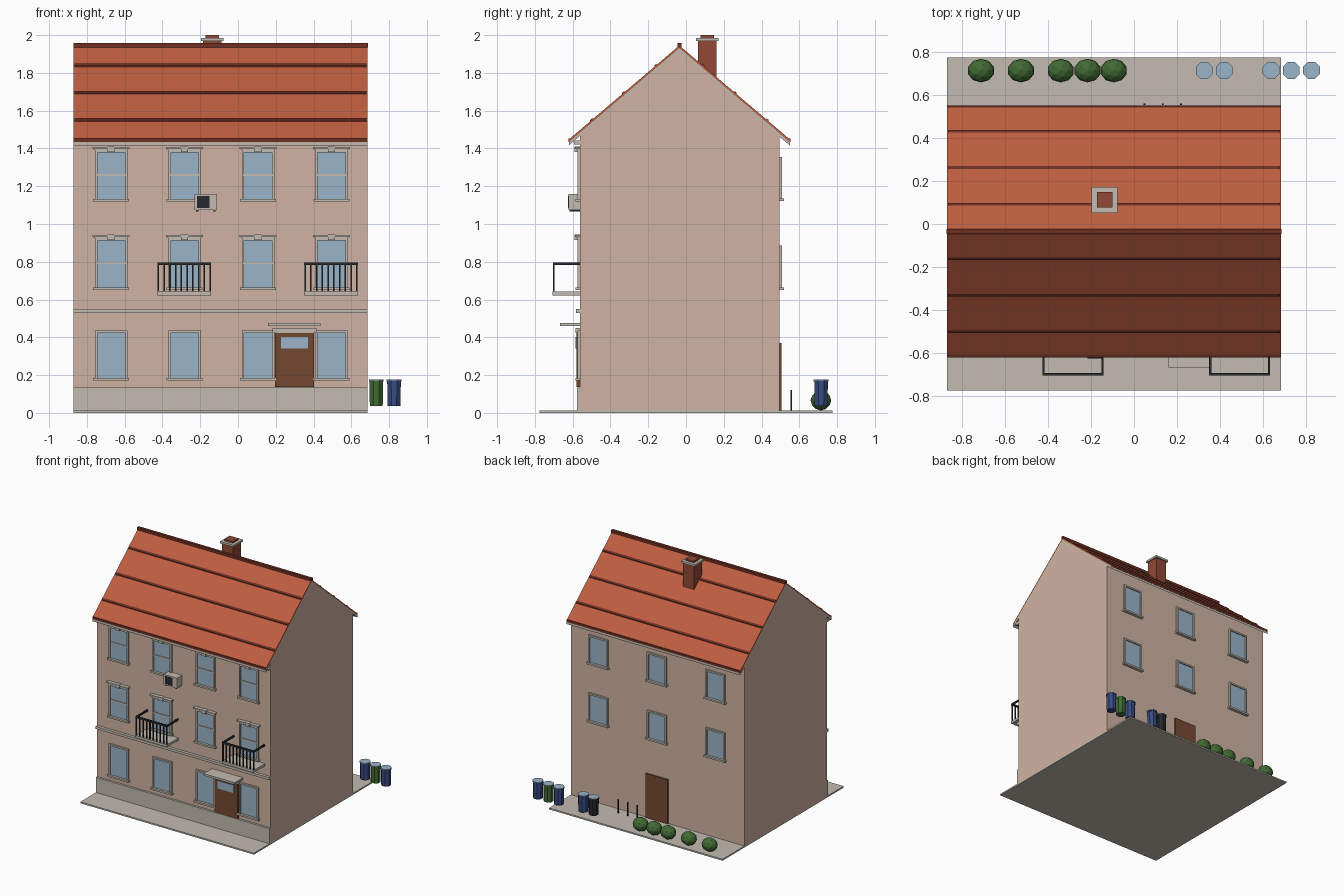
import bpy, bmesh, math
from mathutils import Matrix

if "Cube" in bpy.data.objects:
    bpy.data.objects.remove(bpy.data.objects["Cube"])


def mat(name, r, g, b):
    m = bpy.data.materials.new(name)
    lin = [((c / 255 + 0.055) / 1.055) ** 2.4 for c in (r, g, b)]
    m.diffuse_color = (*lin, 1)
    m.use_nodes = True
    m.node_tree.nodes["Principled BSDF"].inputs["Base Color"].default_value = m.diffuse_color
    return m


WALL = mat("wall_plaster", 208, 179, 163)
STONE = mat("pale_stone", 194, 187, 177)
ROOF = mat("roof_tile", 190, 94, 64)
DARK = mat("dark_tile", 112, 48, 36)
BRICK = mat("chimney_brick", 146, 72, 54)
GLASS = mat("window_glass", 154, 179, 200)
WOOD = mat("door_wood", 116, 73, 50)
IRON = mat("black_iron", 38, 40, 44)
GREEN = mat("leaf_green", 66, 106, 52)
BLUE = mat("bin_blue", 56, 76, 130)

X0, X1 = -0.87, 0.685          # house ends
YF, YB, YR = -0.56, 0.495, -0.035   # front wall, back wall, ridge
SLOPE = 0.85


def finish(name, bm, m):
    bmesh.ops.recalc_face_normals(bm, faces=bm.faces)
    me = bpy.data.meshes.new(name)
    bm.to_mesh(me)
    bm.free()
    me.materials.append(m)
    ob = bpy.data.objects.new(name, me)
    bpy.context.collection.objects.link(ob)
    return ob


def boxes(name, m, *spans):
    """One object made of boxes given as (x0, x1, y0, y1, z0, z1)."""
    bm = bmesh.new()
    for x0, x1, y0, y1, z0, z1 in spans:
        mx = Matrix.Translation(((x0 + x1) / 2, (y0 + y1) / 2, (z0 + z1) / 2))
        mx = mx @ Matrix.Diagonal((x1 - x0, abs(y1 - y0), z1 - z0, 1))
        bmesh.ops.create_cube(bm, size=1, matrix=mx)
    return finish(name, bm, m)


def prism(name, m, profile, x0=X0, x1=X1):
    """Extrude a (y, z) outline along x."""
    bm = bmesh.new()
    f = bm.faces.new([bm.verts.new((x0, y, z)) for y, z in profile])
    r = bmesh.ops.extrude_face_region(bm, geom=[f])
    vs = [v for v in r["geom"] if isinstance(v, bmesh.types.BMVert)]
    bmesh.ops.translate(bm, verts=vs, vec=(x1 - x0, 0, 0))
    return finish(name, bm, m)


def cylinder(name, m, x, y, z0, z1, r0, r1, n=8):
    bm = bmesh.new()
    mx = Matrix.Translation((x, y, (z0 + z1) / 2)) @ Matrix.Rotation(math.pi / n, 4, 'Z')
    bmesh.ops.create_cone(bm, cap_ends=True, segments=n, radius1=r0, radius2=r1,
                          depth=z1 - z0, matrix=mx)
    return finish(name, bm, m)


def roof_z(y, drop=0.0):
    return 1.945 - drop - SLOPE * abs(y - YR)


# Ground slab, house body and front mouldings
boxes("pavement", STONE, (X0, X1, -0.775, 0.775, 0, 0.012))
prism("house_body", WALL, [(YF, 0.012), (YB, 0.012), (YB, roof_z(YB, 0.03)),
                           (YR, roof_z(YR, 0.03)), (YF, roof_z(YF, 0.03))])
boxes("plinth", STONE, (X0, X1, -0.577, YF, 0.012, 0.135))
boxes("floor_band", STONE, (X0, X1, -0.583, YF, 0.53, 0.55))
boxes("cornice", STONE, (X0, X1, -0.592, YF, 1.42, 1.442))

# Roof: tile layer over a pale soffit layer, with battens and a ridge cap
for name, m, top, bottom in (("roof_tiles", ROOF, 0.0, 0.014), ("roof_soffit", STONE, 0.014, 0.032)):
    ya, yb = YR - 0.585, YR + 0.585
    prism(name, m, [(ya, roof_z(ya, top)), (YR, roof_z(YR, top)), (yb, roof_z(yb, top)),
                    (yb, roof_z(yb, bottom)), (YR, roof_z(YR, bottom)), (ya, roof_z(ya, bottom))])
for side in (-1, 1):
    for d in (0.127, 0.297, 0.467):
        pts = [(YR + side * (d + o), roof_z(YR + d + o, -h))
               for o, h in ((-0.006, -0.004), (-0.006, 0.007), (0.006, 0.007), (0.006, -0.004))]
        prism("roof_batten", DARK, pts, X0 + 0.005, X1 - 0.005)
    ye = YR + side * 0.582
    boxes("eave_strip", DARK, (X0, X1, ye - 0.005, ye + 0.005, 1.434, 1.452))
boxes("ridge_cap", DARK, (X0 - 0.002, X1 + 0.002, YR - 0.011, YR + 0.011, 1.935, 1.957))

# Chimney
CX, CY = -0.137, 0.112
for name, m, h, z0, z1 in (("chimney_shaft", BRICK, 0.049, 1.75, 1.97),
                           ("chimney_cap", STONE, 0.06, 1.97, 1.986),
                           ("chimney_pot", BRICK, 0.036, 1.986, 2.0)):
    boxes(name, m, (CX - h, CX + h, CY - h, CY + h, z0, z1))


def window(x, z0, z1, y, out, rail=False, head=False):
    """Sash window on the wall plane y, facing out (-1 front, 1 back)."""
    w, t = 0.086, 0.013
    d = lambda k: tuple(sorted((y, y + out * k)))
    boxes("window_glass", GLASS, (x - w + t, x + w - t, *d(0.005), z0, z1))
    bars = [(x - w, x - w + t, *d(0.014), z0, z1 + t), (x + w - t, x + w, *d(0.014), z0, z1 + t),
            (x - w + t, x + w - t, *d(0.014), z1, z1 + t),
            (x - w - 0.009, x + w + 0.009, *d(0.024), z0 - 0.014, z0)]
    if rail:
        zm = (z0 + z1) / 2 + 0.005
        bars.append((x - w + t, x + w - t, *d(0.011), zm - 0.005, zm + 0.005))
    if head:
        bars += [(x - w - 0.004, x + w + 0.004, *d(0.02), z1 + t, z1 + 0.02),
                 (x - w - 0.012, x + w + 0.012, *d(0.028), z1 + 0.02, z1 + 0.029),
                 (x - 0.018, x + 0.018, *d(0.031), z1 + 0.004, z1 + 0.032)]
    boxes("window_frame", STONE, *bars)


# Front and back windows
for x in (-0.672, -0.283, 0.106, 0.495):
    window(x, 0.185, 0.422, YF, -1)
    window(x, 0.665, 0.912, YF, -1, True, True)
    window(x, 1.132, 1.378, YF, -1, True, True)
for x in (0.435, -0.09, -0.615):
    for z in (0.665, 1.135):
        window(x, z, z + 0.208, YB, 1)

# Front door with its lintel and canopy, and the back door
boxes("front_door", WOOD, (0.196, 0.402, -0.58, YF, 0.138, 0.424))
boxes("door_light", GLASS, (0.227, 0.37, -0.584, -0.579, 0.34, 0.403))
boxes("door_lintel", STONE, (0.183, 0.415, -0.585, YF, 0.424, 0.45))
boxes("door_canopy", STONE, (0.16, 0.437, -0.668, YF, 0.459, 0.475))
boxes("back_door", WOOD, (-0.19, 0.01, YB, YB + 0.01, 0.012, 0.37))

# Balconies
for x in (-0.284, 0.492):
    a, b = x - 0.142, x + 0.142
    boxes("balcony_floor", STONE, (a, b, -0.706, YF, 0.622, 0.642))
    rails = [(a, b, -0.705, -0.693, 0.783, 0.797),
             (a, a + 0.01, -0.693, YF, 0.783, 0.797), (b - 0.01, b, -0.693, YF, 0.783, 0.797)]
    for i in range(10):
        c = a + 0.005 + i * (b - a - 0.01) / 9
        rails.append((c - 0.004, c + 0.004, -0.703, -0.695, 0.642, 0.783))
    boxes("balcony_railing", IRON, *rails)

# Air conditioner
boxes("cooler_case", STONE, (-0.23, -0.11, -0.622, YF, 1.075, 1.158))
boxes("cooler_grille", IRON, (-0.217, -0.15, -0.626, -0.621, 1.085, 1.147))
boxes("cooler_brackets", IRON, (-0.222, -0.21, -0.618, YF, 1.067, 1.075),
      (-0.13, -0.118, -0.618, YF, 1.067, 1.075))

# Bins
for x, m in ((0.327, IRON), (0.42, BLUE), (0.638, BLUE), (0.732, GREEN), (0.826, BLUE)):
    cylinder("bin_body", m, x, 0.715, 0.036, 0.165, 0.037, 0.039)
    cylinder("bin_rim", m, x, 0.715, 0.165, 0.172, 0.0425, 0.0425)
    cylinder("bin_lid", GLASS, x, 0.715, 0.172, 0.176, 0.0425, 0.0425)

# Bushes
for x in (-0.712, -0.526, -0.341, -0.216, -0.094):
    bm = bmesh.new()
    bmesh.ops.create_icosphere(bm, subdivisions=2, radius=1, matrix=Matrix.Translation(
        (x, 0.714, 0.066)) @ Matrix.Diagonal((0.063, 0.055, 0.053, 1)))
    finish("bush", bm, GREEN)

# Bicycle rack posts
boxes("rack_posts", IRON, *[(x - 0.004, x + 0.004, 0.553, 0.561, 0.01, 0.122)
                            for x in (0.049, 0.134, 0.219)])
